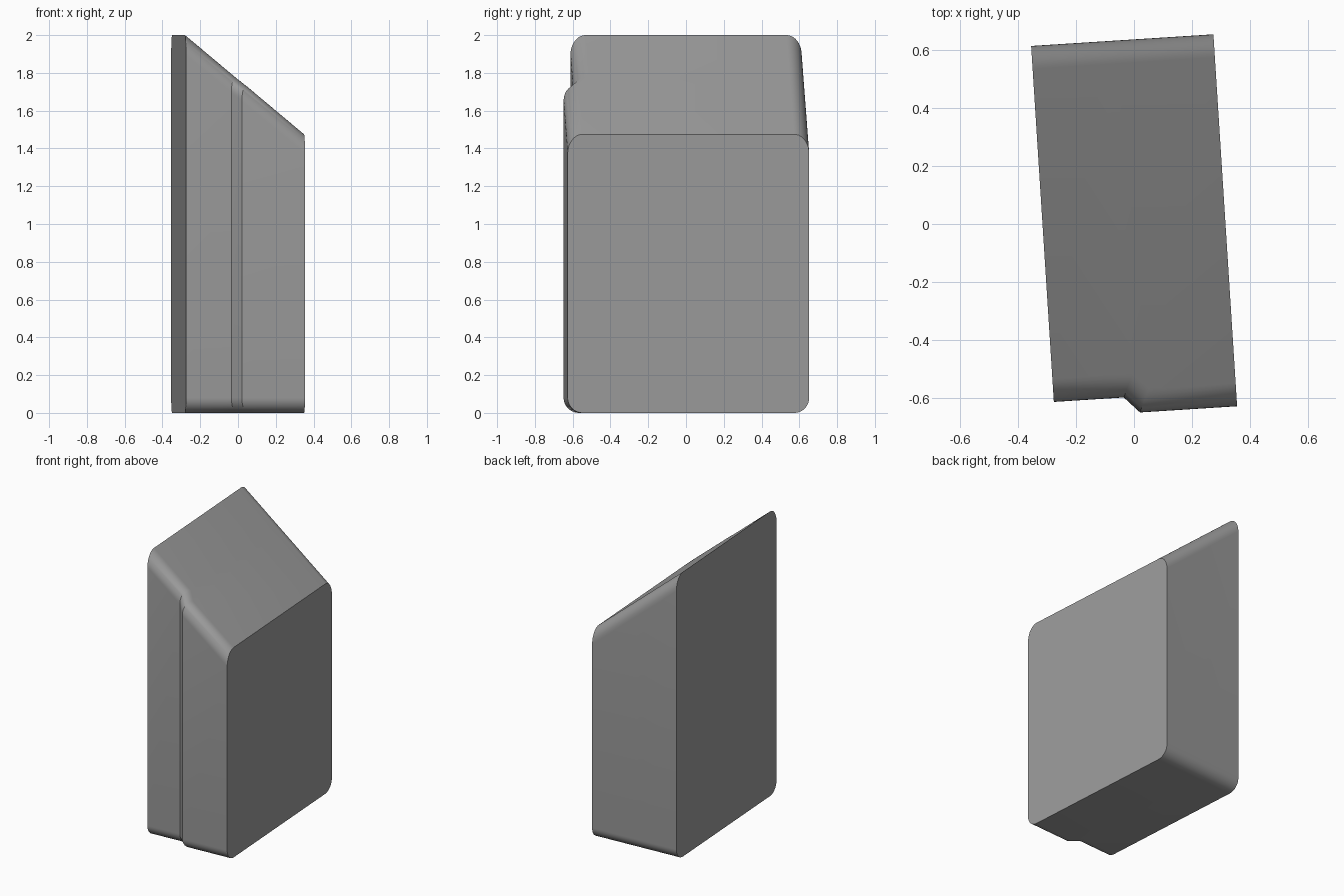
import bpy, bmesh, math
from mathutils import Vector, Matrix

if "Cube" in bpy.data.objects:
    bpy.data.objects.remove(bpy.data.objects["Cube"])

HALF = 0.314            # half width of the block
BACK = 0.6335           # back face
HIGH, LOW = 2.0, 1.475  # heights of the sloped top, left and right
R, STEPS = 0.08, 10     # fillet radius and segments
SLOPE = (HIGH - LOW) / (2 * HALF)
STRETCH = math.sqrt(1 + SLOPE ** 2)


def top(u):
    return HIGH - SLOPE * (u + HALF)


# Front outline in plan, with the shallow angled step
front = [Vector(p) for p in
         ((-HALF, -0.593), (-0.073, -0.593), (-0.0205, -0.648), (HALF, -0.648))]


def inward(a, b):
    d = (b - a).normalized()
    return Vector((-d.y, d.x))


def miter(i):
    if i in (0, len(front) - 1):
        return Vector((0, 1))
    n1, n2 = inward(front[i - 1], front[i]), inward(front[i], front[i + 1])
    return (n1 + n2) / (1 + n1.dot(n2))


# Quarter-circle fillet: (inset from the wall, distance from top or bottom)
arc = [(R * (1 - math.sin(t)), R * (1 - math.cos(t)))
       for t in (math.pi / 2 * k / STEPS for k in range(STEPS + 1))]


def section(i):
    """Rounded outline running up the front and down the back."""
    p, m = front[i], miter(i)
    b, mb = Vector((p.x, BACK)), Vector((0, -1))
    pts = []
    for base, mit, lower in ((p, m, True), (p, m, False),
                             (b, mb, False), (b, mb, True)):
        run = []
        for inset, drop in arc:
            q = base + mit * inset
            z = drop if lower else top(q.x) - drop * STRETCH
            run.append((q.x, q.y, z))
        # keep the outline continuous around the section
        if (base is p) != lower:
            run.reverse()
        pts += run
    return pts


bm = bmesh.new()
rings = [[bm.verts.new(c) for c in section(i)] for i in range(len(front))]
for a, b in zip(rings, rings[1:]):
    n = len(a)
    for k in range(n):
        j = (k + 1) % n
        bm.faces.new((a[k], a[j], b[j], b[k]))

# Flat left and right sides
bm.faces.new(rings[0])
bm.faces.new(rings[-1])
bmesh.ops.recalc_face_normals(bm, faces=bm.faces)

# The whole block is turned slightly about the vertical
bmesh.ops.transform(bm, matrix=Matrix.Rotation(math.radians(3.65), 4, 'Z'),
                    verts=bm.verts)
mesh = bpy.data.meshes.new("wedge_block")
bm.to_mesh(mesh)
bm.free()

grey = bpy.data.materials.new("mid_grey")
grey.diffuse_color = (0.33, 0.33, 0.33, 1)
grey.use_nodes = True
grey.node_tree.nodes["Principled BSDF"].inputs["Base Color"].default_value = grey.diffuse_color
mesh.materials.append(grey)
block = bpy.data.objects.new("wedge_block", mesh)
bpy.context.collection.objects.link(block)

bpy.context.view_layer.objects.active = block
block.select_set(True)
bpy.ops.object.shade_smooth_by_angle(angle=math.radians(30))
